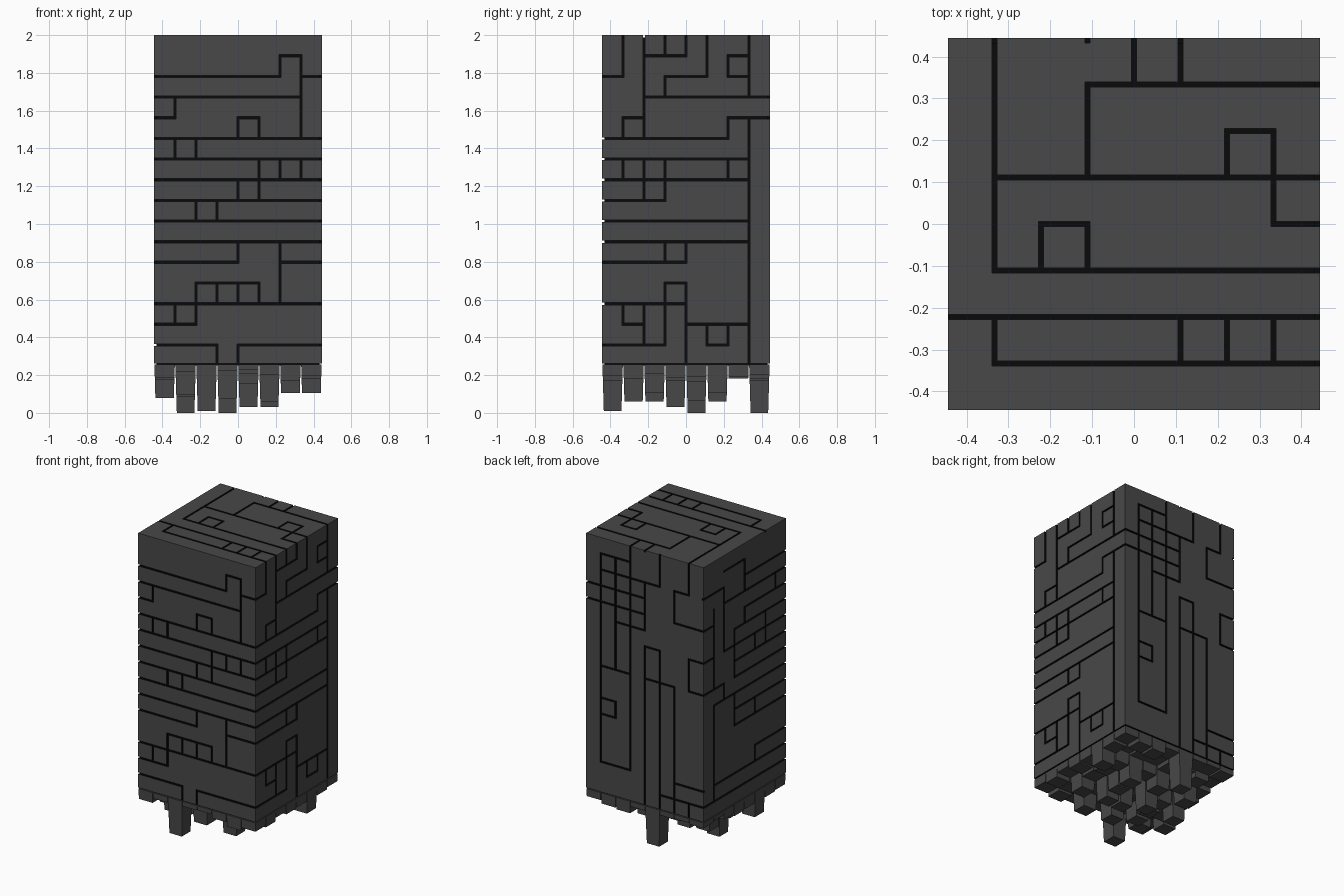
import bpy, bmesh, random

if "Cube" in bpy.data.objects:
    bpy.data.objects.remove(bpy.data.objects["Cube"])

N, NZ = 8, 16                  # panel grid across and up
H, Z0, Z1 = 0.444, 0.25, 2.0   # half width, underside and top of the block
W, D = 0.006, 0.012            # groove half width and depth


def material(name, v):
    m = bpy.data.materials.new(name)
    m.diffuse_color = (v, v, v, 1)
    m.use_nodes = True
    m.node_tree.nodes["Principled BSDF"].inputs["Base Color"].default_value = m.diffuse_color
    return m


grey, black = material("dark_grey", 0.065), material("groove_black", 0.003)

# Groove layouts: h/v = horizontal/vertical, grid line, then the spans along it
FRONT = ("h0:0-8 h1:0-3,4-8 v3:0-1,3-4,7-8 v4:0-1,3-4,5-6,8-9,11-12 h2:0-2 v1:2-3,10-11,12-13 "
         "v2:2-4,7-8,10-11 h3:0-8 h4:2-5 v5:3-4,8-10,11-12 v6:3-6,9-10,14-15 h5:0-4,6-8 "
         "h6:0-8 h7:0-8 h8:0-8 h9:0-8 h10:0-8 v7:9-10,11-15 h11:0-8 h12:0-1,4-5 h13:0-7 "
         "h14:0-6,7-8 h15:6-7")
RIGHT = ("h0:0-8 h1:0-3,5-6 v3:1-4,5-6,8-10,13-14,15-16 v4:0-4,5-6,15-16 h4:3-4 h3:0-4 "
         "v2:1-3,8-10,11-16 v1:2-3,9-10,11-12,14-16 h2:1-2,4-7 v5:1-2,14-16 v6:1-2,9-10,11-12,14-15 "
         "v7:0-12,13-16 h5:0-4 h6:0-7 h7:0-7 h8:0-3 h9:0-7 h10:0-7 h11:0-6 h12:1-2,6-8 "
         "h13:2-8 h14:0-1,3-5,6-7 h15:2-4,6-7")
BACK = ("h0:0-8 v1:2-15 h15:1-3 v2:5-6,8-15 v3:2-16 h2:1-3,6-8 h5:1-2 h6:1-2 h8:1-3,4-6,7-8 "
        "h13:0-4 h12:0-4,6-8 h11:2-4 h14:1-5,6-7 v4:0-10,11-14 h10:4-5,7-8 v5:0-10,14-16 v6:0-8,12-14 "
        "v7:0-1,8-10,14-16 h1:5-8")
LEFT = ("h0:0-8 h1:0-8 h2:1-8 v1:1-7,8-13 h3:5-8 v5:2-3,5-6,9-10 h5:3-8 v3:5-7,8-11 h6:3-8 h7:1-8 "
        "h8:0-2,3-8 v2:7-8,10-14 h9:3-8 h10:0-1,2-8 v6:9-11 h11:3-8 v4:11-12,13-15 h12:0-1,4-8 "
        "h13:2-8 h14:0-2,4-8 h15:2-4 v7:12-13")
TOP = ("v1:1-2,3-8 h3:1-8 v2:3-4 h4:2-3,7-8 v3:3-4,5-7 h5:1-8 h7:3-8 v4:7-8 v5:1-2,7-8 "
       "v6:1-2,5-6 h6:6-7 v7:1-2,4-6 h2:0-8 h1:1-8")


def groove_cells(layout):
    for token in layout.split():
        line, spans = token[1:].split(":")
        for span in spans.split(","):
            a, b = map(int, span.split("-"))
            for t in range(2 * a, 2 * b + 1):
                yield (t, 2 * int(line)) if token[0] == "h" else (2 * int(line), t)


def axis(lo, hi, n):
    # skin layer, then alternating panel and groove strips, then skin layer
    pts = [lo, lo + D]
    for k in range(1, n):
        g = lo + (hi - lo) * k / n
        pts += [g - W, g + W]
    return pts + [hi - D, hi]


# Carved strips on the five visible faces
E, EZ = 2 * N, 2 * NZ
carved = set()
carved |= {(u, 0, v) for u, v in groove_cells(FRONT)}
carved |= {(E, u, v) for u, v in groove_cells(RIGHT)}
carved |= {(E - u, E, v) for u, v in groove_cells(BACK)}
carved |= {(0, E - u, v) for u, v in groove_cells(LEFT)}
carved |= {(u, v, EZ) for u, v in groove_cells(TOP)}

# Block: outer skin of the strip lattice, stepping in wherever a groove is carved
X, ZS = axis(-H, H, N), axis(Z0, Z1, NZ)
size = (E + 1, E + 1, EZ + 1)
bm = bmesh.new()
corner = {}


def vert(i, j, k):
    if (i, j, k) not in corner:
        corner[i, j, k] = bm.verts.new((X[i], X[j], ZS[k]))
    return corner[i, j, k]


for cell in [(i, j, k) for i in range(size[0]) for j in range(size[1]) for k in range(size[2])]:
    if cell in carved:
        continue
    for a in range(3):
        b, c = (a + 1) % 3, (a + 2) % 3
        for s in (0, 1):
            nb = list(cell)
            nb[a] += 2 * s - 1
            inside = 0 <= nb[a] < size[a]
            if inside and tuple(nb) not in carved:
                continue
            ring = []
            for p, q in ((0, 0), (1, 0), (1, 1), (0, 1)):
                o = list(cell)
                o[a] += s
                o[b] += p
                o[c] += q
                ring.append(vert(*o))
            f = bm.faces.new(ring if s else ring[::-1])
            f.material_index = 1 if inside else 0
bmesh.ops.dissolve_limit(bm, angle_limit=0.01, verts=bm.verts[:], edges=bm.edges[:],
                         delimit={'MATERIAL'})
bmesh.ops.triangulate(bm, faces=[f for f in bm.faces if len(f.verts) > 4])


def finish(name, bm):
    me = bpy.data.meshes.new(name)
    bm.to_mesh(me)
    bm.free()
    ob = bpy.data.objects.new(name, me)
    me.materials.append(grey)
    me.materials.append(black)
    bpy.context.collection.objects.link(ob)
    return ob


finish("panelled_block", bm)

# Hanging stubs under the block: slightly tapered, uneven lengths
random.seed(4)
col_low = [.08, 0, .01, 0, .03, .03, .105, .105]
row_low = [.01, .06, .06, .03, 0, .06, .17, 0]
fixed = {(2, 0): .01, (1, 4): 0, (3, 7): 0, (5, 3): .03, (4, 3): .03, (0, 2): .08,
         (6, 2): .105, (7, 5): .105, (5, 5): .06, (5, 1): .06, (3, 4): .0, (2, 2): .06}
step = 2 * H / N
bm = bmesh.new()
for c in range(N):
    for r in range(N):
        low = max(col_low[c], row_low[r])
        if r in (0, 7) or c in (0, 7):
            low = max(low, 0.17)
        z = fixed.get((c, r), low + (0.23 - low) * random.random())
        x, y = -H + step * (c + .5), -H + step * (r + .5)
        vs = bmesh.ops.create_cube(bm, size=1)["verts"]
        for v in vs:
            top = v.co.z > 0
            w = 0.108 if top else 0.108 - 0.06 * (Z0 - z)
            v.co = (x + v.co.x * w, y + v.co.y * w, Z0 + 0.005 if top else z)
finish("hanging_stubs", bm)
